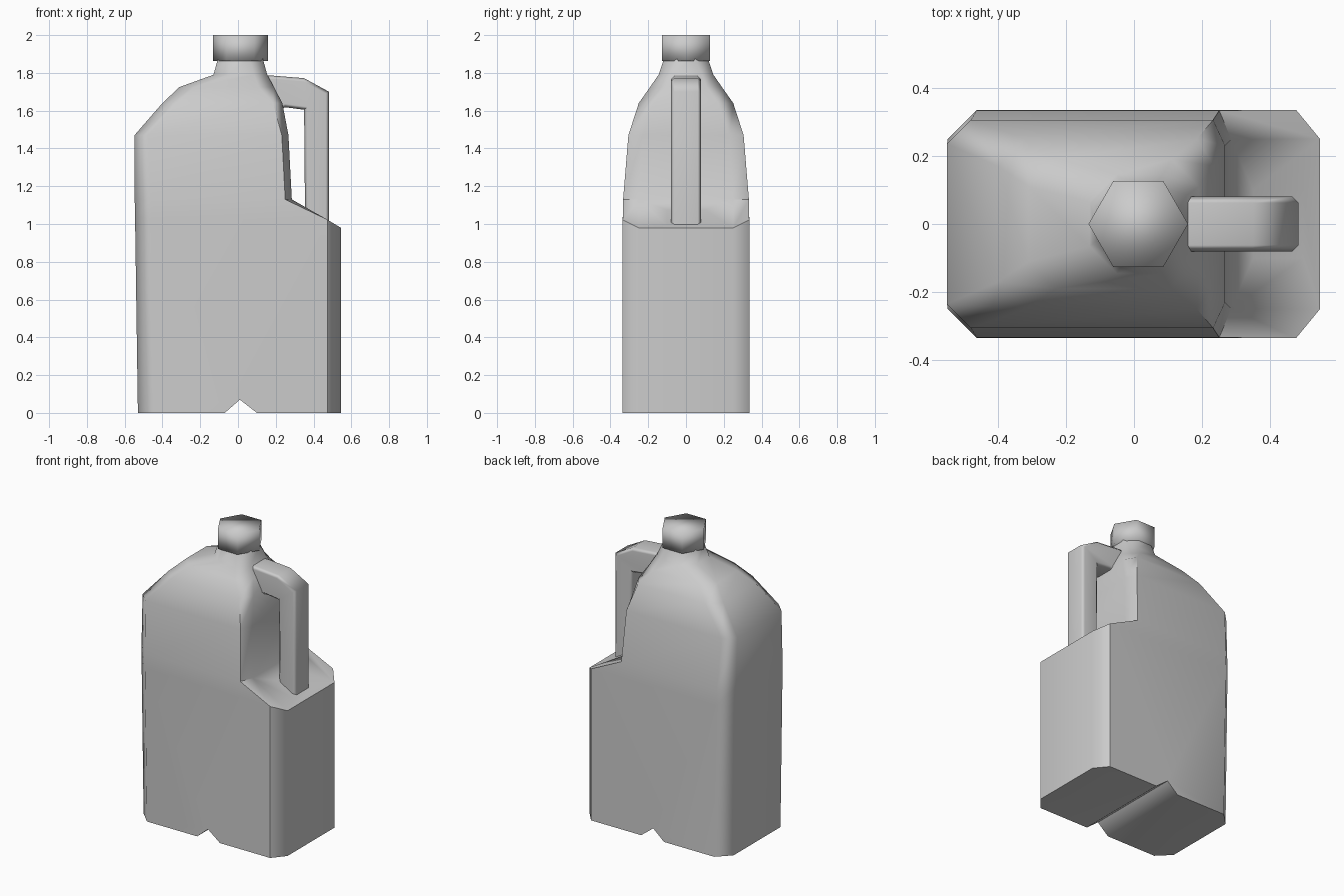
import bpy, bmesh, math

if "Cube" in bpy.data.objects:
    bpy.data.objects.remove(bpy.data.objects["Cube"])


def make_object(name, bm, angle):
    bmesh.ops.recalc_face_normals(bm, faces=bm.faces)
    mesh = bpy.data.meshes.new(name)
    bm.to_mesh(mesh)
    bm.free()
    obj = bpy.data.objects.new(name, mesh)
    bpy.context.collection.objects.link(obj)
    bpy.ops.object.select_all(action='DESELECT')
    bpy.context.view_layer.objects.active = obj
    obj.select_set(True)
    bpy.ops.object.shade_smooth_by_angle(angle=math.radians(angle))
    return obj


def extruded(points, offset):
    """Solid made by sweeping a flat outline along an offset."""
    bm = bmesh.new()
    face = bm.faces.new([bm.verts.new(p) for p in points])
    ext = bmesh.ops.extrude_face_region(bm, geom=[face])
    verts = [g for g in ext['geom'] if isinstance(g, bmesh.types.BMVert)]
    bmesh.ops.translate(bm, verts=verts, vec=offset)
    bmesh.ops.recalc_face_normals(bm, faces=bm.faces)
    return bm


# Right-hand x edges of the groove across the underside, and its height
GROOVE = [(-.07, 0), (.01, .07), (.10, 0)]


def ring(bm, xl, xr, hy, cl, crx, cry, zl, z_side, zr):
    """Chamfered rectangle with its own height at left, right chamfer and right end."""
    half = [(xl, hy - cl, zl), (xl + cl, hy, zl)]
    if zl == 0:                                     # bottom ring follows the groove
        half += [(x, hy, z) for x, z in GROOVE]
    half += [(xr - crx, hy, z_side), (xr, hy - cry, zr)]
    pts = [(x, -y, z) for x, y, z in half] + half[::-1]
    return [bm.verts.new(p) for p in pts]


# Body: stacked chamfered sections with a sloping shelf on the right
sections = [
    (-.53, .545, .335, .085, .07, .085, 0, 0, 0),
    (-.545, .545, .335, .085, .07, .085, 1.03, 1.022, .98),
    (-.547, .285, .333, .085, .035, .085, 1.13, 1.13, 1.13),
    (-.548, .267, .305, .07, .035, .075, 1.47, 1.47, 1.47),
    (-.40, .235, .25, .08, .05, .08, 1.64, 1.64, 1.64),
    (-.31, .19, .19, .08, .08, .08, 1.725, 1.725, 1.725),
    (-.13, .155, .145, .08, .07, .06, 1.79, 1.79, 1.79),
    (-.105, .13, .115, .07, .07, .07, 1.88, 1.88, 1.88),
]
bm = bmesh.new()
rings = [ring(bm, *s) for s in sections]
bottom = rings[0]
plain = bottom[:2] + bottom[5:9] + bottom[12:]      # bottom ring without groove points
shelf = None
for i, (a, b) in enumerate(zip([plain] + rings[1:], rings[1:])):
    for j in range(8):
        k = (j + 1) % 8
        low = [a[j], a[k]]
        if i == 0 and j in (1, 5):                  # long sides include the groove outline
            s = 1 if j == 1 else 8
            low = bottom[s:s + 5]
        f = bm.faces.new(low + [b[k], b[j]])
        if i == 1 and j == 3:
            shelf = f
bm.faces.new(rings[-1])
n = bottom
bm.faces.new([n[0], n[1], n[2], n[11], n[12], n[13]])
bm.faces.new([n[2], n[3], n[10], n[11]])
bm.faces.new([n[3], n[4], n[9], n[10]])
bm.faces.new([n[4], n[5], n[6], n[7], n[8], n[9]])
bmesh.ops.recalc_face_normals(bm, faces=bm.faces)

# Shallow recess around the foot of the handle
bmesh.ops.inset_individual(bm, faces=[shelf], thickness=.05)
for v in shelf.verts:
    v.co.x = .35 if v.co.x < .41 else .495
    v.co.y = math.copysign(.10, v.co.y)
    v.co.z = 1.13 - (v.co.x - .285) * .577 - .018
bmesh.ops.triangulate(bm, faces=[f for f in bm.faces if len(f.verts) > 4])
body = make_object("jug_body", bm, 50)
body.modifiers.new("even_shading", 'WEIGHTED_NORMAL').keep_sharp = True

# Handle: outline extruded across y with softened edges
outline = [(.12, 1.785), (.19, 1.785), (.35, 1.772), (.482, 1.70), (.482, .97),
           (.355, 1.03), (.35, 1.605), (.25, 1.618), (.20, 1.60), (.12, 1.68)]
bm = extruded([(x, -.08, z) for x, z in outline], (0, .16, 0))
rims = [e for e in bm.edges if abs(e.verts[0].co.y - e.verts[1].co.y) < 1e-4]
bmesh.ops.bevel(bm, geom=rims, offset=.018, segments=1, affect='EDGES')
handle = make_object("handle", bm, 50)
handle.modifiers.new("even_shading", 'WEIGHTED_NORMAL').keep_sharp = True

# Six-sided screw cap, softly shaded
hexagon = [(.0125 + .146 * math.cos(math.pi * i / 3),
            .146 * math.sin(math.pi * i / 3), 1.863) for i in range(6)]
make_object("cap", extruded(hexagon, (0, 0, .137)), 120)
